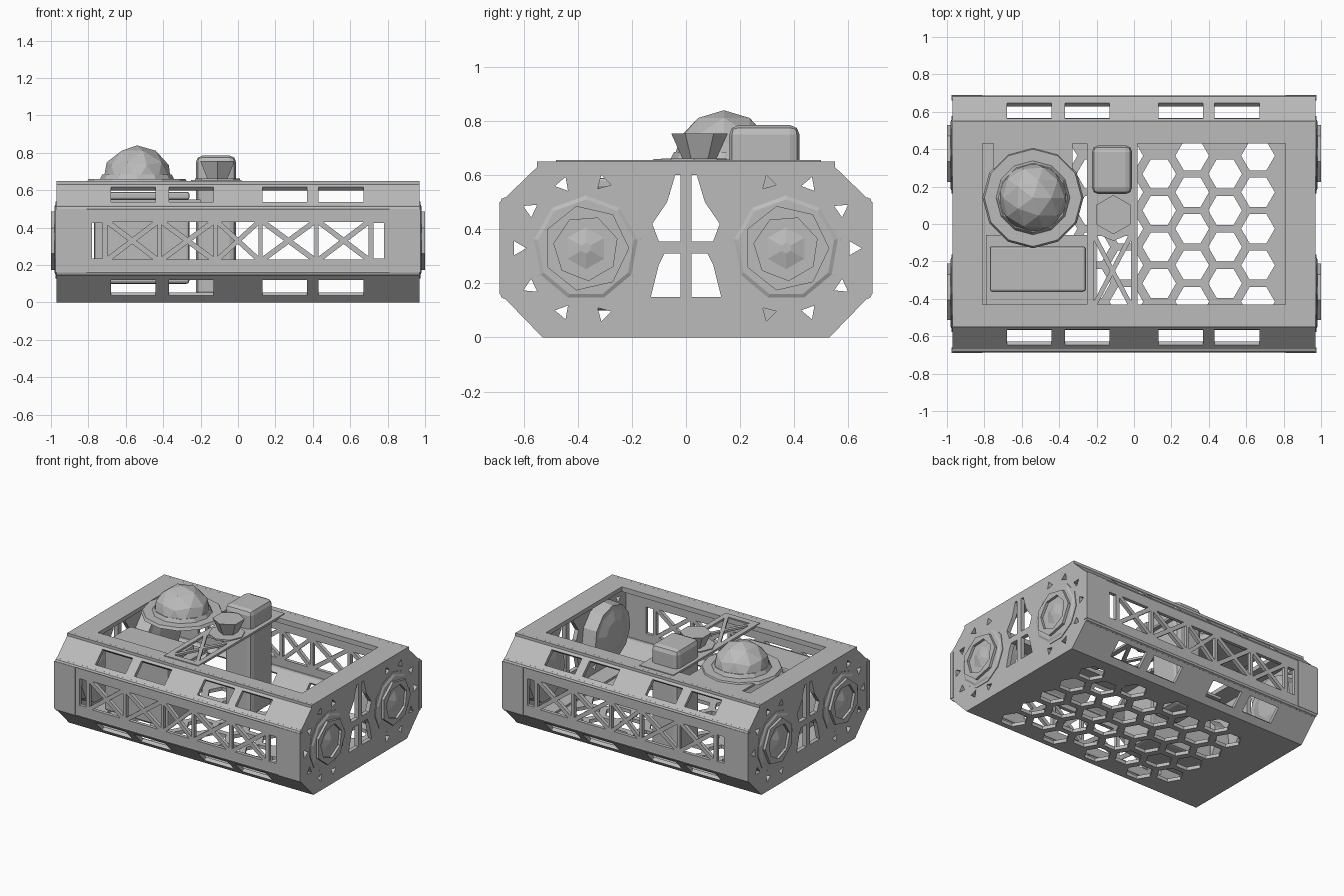
import bpy, bmesh, math
from mathutils import Matrix, Vector

if "Cube" in bpy.data.objects:
    bpy.data.objects.remove(bpy.data.objects["Cube"], do_unlink=True)

grey = bpy.data.materials.new("plain grey")
grey.use_nodes = True
grey.diffuse_color = (0.5, 0.5, 0.5, 1)
grey.node_tree.nodes["Principled BSDF"].inputs["Base Color"].default_value = (0.5, 0.5, 0.5, 1)


def add(name, mesh):
    mesh.materials.clear()
    mesh.materials.append(grey)
    ob = bpy.data.objects.new(name, mesh)
    bpy.context.collection.objects.link(ob)
    return ob


def sheet(name, loops, thick, origin, u, v):
    """Flat plate: the first loop is the outline, the others are holes."""
    cu = bpy.data.curves.new(name, 'CURVE')
    cu.dimensions = '2D'
    cu.fill_mode = 'BOTH'
    cu.extrude = thick / 2
    for loop in loops:
        sp = cu.splines.new('POLY')
        sp.points.add(len(loop) - 1)
        for p, (a, b) in zip(sp.points, loop):
            p.co = (a, b, 0, 1)
        sp.use_cyclic_u = True
    tmp = bpy.data.objects.new(name + "_outline", cu)
    bpy.context.collection.objects.link(tmp)
    bpy.context.view_layer.update()
    me = bpy.data.meshes.new_from_object(tmp.evaluated_get(bpy.context.evaluated_depsgraph_get()))
    bpy.data.objects.remove(tmp, do_unlink=True)
    u, v = Vector(u).normalized(), Vector(v).normalized()
    m = Matrix((u, v, u.cross(v))).transposed().to_4x4()
    me.transform(Matrix.Translation(origin) @ m)
    for p in me.polygons:
        p.use_smooth = False
    return add(name, me)


def box(name, lo, hi, bevel=0):
    bm = bmesh.new()
    bmesh.ops.create_cube(bm, size=1)
    for vert in bm.verts:
        vert.co = [l + (c + 0.5) * (h - l) for l, h, c in zip(lo, hi, vert.co)]
    if bevel:
        bmesh.ops.bevel(bm, geom=bm.edges[:], offset=bevel, segments=2, profile=0.5, affect='EDGES')
    me = bpy.data.meshes.new(name)
    bm.to_mesh(me)
    return add(name, me)


def drum(name, base, axis, length, r1, r2, sides):
    bm = bmesh.new()
    bmesh.ops.create_cone(bm, cap_ends=True, segments=sides, radius1=r1, radius2=r2, depth=length)
    axis = Vector(axis)
    rot = axis.to_track_quat('Z', 'Y').to_matrix().to_4x4()
    bm.transform(Matrix.Translation(Vector(base) + axis * length / 2) @ rot)
    me = bpy.data.meshes.new(name)
    bm.to_mesh(me)
    return add(name, me)


def rect(a, b, c, d):
    return [(a, c), (b, c), (b, d), (a, d)]


def ngon(x, y, r, n, turn=0.0):
    return [(x + r * math.cos(turn + math.tau * i / n), y + r * math.sin(turn + math.tau * i / n))
            for i in range(n)]


def truss(x0, x1, y0, y1, scale=0.76):
    """Four triangular holes that leave a crossed brace."""
    c = rect(x0, x1, y0, y1)
    mid = ((x0 + x1) / 2, (y0 + y1) / 2)
    holes = []
    for i in range(4):
        tri = [c[i], c[(i + 1) % 4], mid]
        gx, gy = sum(p[0] for p in tri) / 3, sum(p[1] for p in tri) / 3
        holes.append([(gx + (a - gx) * scale, gy + (b - gy) * scale) for a, b in tri])
    return holes


L, W, H, T = 0.97, 0.685, 0.65, 0.025
FLAT, LOW, HIGH = 0.53, 0.16, 0.5

# Floor with honeycomb holes
holes = []
for i in range(-4, 5):
    for j in range(-3, 4):
        x, y = 0.135 + i * 0.176, -0.025 + j * 0.195 + (0 if i % 2 else 0.0975)
        if abs(x) < 0.78 and abs(y) < 0.44:
            holes.append(ngon(x, y, 0.09, 6))
sheet("floor", [rect(-L, L, -FLAT, FLAT)] + holes, T, (0, 0, T / 2), (1, 0, 0), (0, 1, 0))

# Side walls, sloped panels and rails
for s, side in ((-1, "front"), (1, "back")):
    holes = [rect(a, b, 0.235, 0.425) for a, b in ((-0.78, -0.725), (0.725, 0.78))]
    for a, b in ((-0.71, -0.42), (-0.42, -0.12), (-0.12, 0.12), (0.12, 0.42), (0.42, 0.71)):
        holes += truss(a, b, 0.22, 0.44)
    sheet(side + "_wall", [rect(-L, L, LOW, HIGH)] + holes, T, (0, s * (W - T / 2), 0), (1, 0, 0), (0, 0, 1))
    for z0, z1, level in ((HIGH, H, "upper"), (LOW, 0, "lower")):
        slope = Vector((0, s * (FLAT - W), z1 - z0))
        half = slope.length / 2
        windows = [rect(x - 0.12, x + 0.12, -0.055, 0.06) for x in (-0.56, -0.25, 0.25, 0.55)]
        inward = Vector((0, -s, -1 if z1 > z0 else 1)).normalized() * T / 2
        centre = Vector((0, s * (W + FLAT) / 2, (z0 + z1) / 2)) + inward
        sheet(f"{side}_{level}_slope", [rect(-L, L, -half, half)] + windows, T, centre, (1, 0, 0), slope)
        # Edge tubes along the fold lines
        drum(f"{side}_{level}_edge", (-L, s * (W - 0.016), z0), (1, 0, 0), 2 * L, 0.018, 0.018, 8)
    box(side + "_top_rail", (-L, min(s * 0.43, s * 0.55), 0.615), (L, max(s * 0.43, s * 0.55), H))
    # Corner wrap plates
    for e in (-1, 1):
        xs = sorted((e * 0.81, e * 0.975))
        ys = sorted((s * 0.66, s * 0.69))
        box(side + "_corner_plate", (xs[0], ys[0], LOW), (xs[1], ys[1], HIGH))

# End plates with wheel pods
outline = [(-FLAT, 0), (FLAT, 0), (W, LOW), (W, HIGH), (FLAT, H), (-FLAT, H), (-W, HIGH), (-W, LOW)]
window = []
for s in (-1, 1):
    window.append([(s * 0.02, 0.15), (s * 0.13, 0.15), (s * 0.1, 0.27), (s * 0.08, 0.31), (s * 0.02, 0.31)])
    window.append([(s * 0.02, 0.355), (s * 0.1, 0.355), (s * 0.125, 0.42), (s * 0.07, 0.5),
                   (s * 0.04, 0.6), (s * 0.02, 0.6)])
slots = []
for s in (-1, 1):
    for k in range(7):
        a = math.radians(-105 + 35 * k)
        cx, cz = s * (0.37 + 0.25 * math.cos(a)), 0.33 + 0.25 * math.sin(a)
        slots.append(ngon(cx, cz, 0.03, 3, a))
for e, end in ((-1, "right"), (1, "left")):
    sheet(end + "_end_plate", [outline] + window + slots, 0.03, (e * (L - 0.015), 0, 0), (0, 1, 0), (0, 0, 1))
    xs = sorted((e * 0.81, e * L))
    box(end + "_end_cap", (xs[0], -0.45, 0.62), (xs[1], 0.45, H))
    box(end + "_end_sill", (xs[0], -0.45, 0.0), (xs[1], 0.45, 0.04))
    for y in (-0.37, 0.37):
        drum(end + "_wheel_pod", (e * 0.84, y, 0.33), (e, 0, 0), 0.135, 0.2, 0.21, 11)
        drum(end + "_wheel_flange", (e * L, y, 0.33), (e, 0, 0), 0.012, 0.205, 0.18, 9)
        ring = sheet(end + "_wheel_ring", [ngon(y, 0.33, 0.16, 7), ngon(y, 0.33, 0.12, 7, 0.3)], 0.02,
                     (e * 0.99, 0, 0), (0, 1, 0), (0, 0, 1))
        drum(end + "_wheel_hub", (e * 0.98, y, 0.33), (e, 0, 0), 0.018, 0.085, 0.02, 6)
        drum(end + "_inner_disc", (e * 0.84, y, 0.33), (-e, 0, 0), 0.02, 0.17, 0.1, 9)

# Faceted dome on its mounting plate
box("dome_bracket", (-0.75, 0.1, 0.635), (-0.33, 0.48, 0.65))
drum("dome_plate", (-0.54, 0.14, 0.64), (0, 0, 1), 0.02, 0.27, 0.26, 12)
drum("dome_collar", (-0.54, 0.14, 0.655), (0, 0, 1), 0.03, 0.2, 0.185, 12)
bm = bmesh.new()
bmesh.ops.create_icosphere(bm, subdivisions=2, radius=0.19)
bmesh.ops.bisect_plane(bm, geom=bm.verts[:] + bm.edges[:] + bm.faces[:], plane_co=(0, 0, 0),
                       plane_no=(0, 0, -1), clear_outer=True)
bmesh.ops.translate(bm, verts=bm.verts, vec=(-0.54, 0.14, 0.65))
dome = bpy.data.meshes.new("dome")
bm.to_mesh(dome)
add("dome", dome)

# Equipment case
box("case_body", (-0.77, -0.42, 0.1), (-0.26, -0.14, 0.55), 0.015)
box("case_flange", (-0.79, -0.43, 0.53), (-0.2, -0.06, 0.55))
box("case_lid", (-0.77, -0.36, 0.55), (-0.26, -0.12, 0.59), 0.01)

# Cross bridge with braced bay
sheet("bridge", [rect(-0.25, 0.02, -0.48, 0.5)] + truss(-0.22, -0.01, -0.45, -0.05, 0.8), 0.015,
      (0, 0, 0.648), (1, 0, 0), (0, 1, 0))

# Tall rounded block and flared cup
box("tall_block", (-0.225, 0.16, 0.025), (-0.01, 0.42, 0.785), 0.035)
drum("cup_base", (-0.11, 0.03, 0.65), (0, 0, 1), 0.012, 0.12, 0.12, 8)
drum("cup", (-0.11, 0.05, 0.655), (0, 0, 1), 0.1, 0.06, 0.105, 6)
